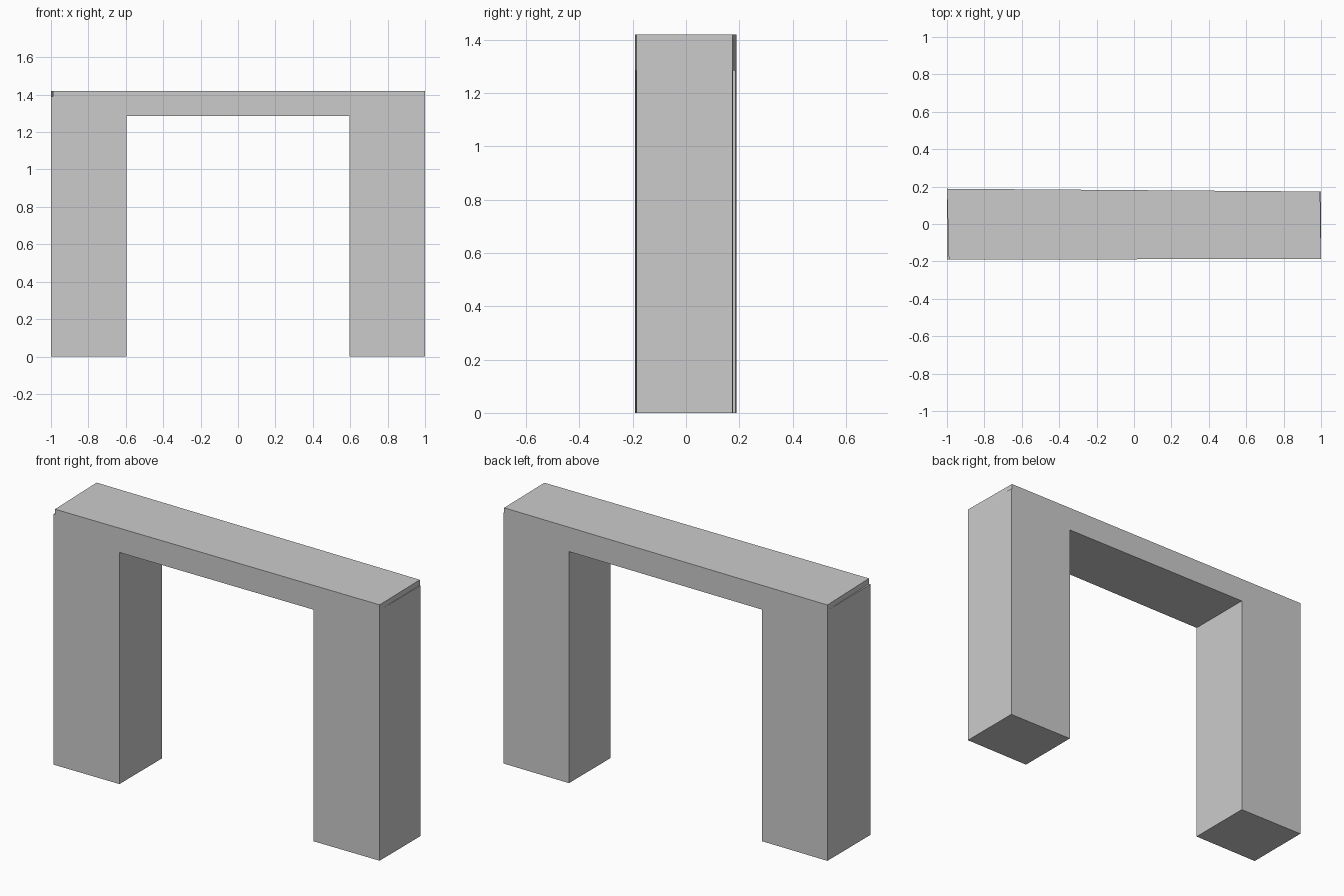
import bpy
import bmesh

default = bpy.data.objects.get("Cube")
if default:
    bpy.data.objects.remove(default, do_unlink=True)

stone = bpy.data.materials.new("light_grey_stone")
stone.use_nodes = True
colour = (0.6, 0.6, 0.6, 1)
stone.diffuse_color = colour
stone.node_tree.nodes["Principled BSDF"].inputs["Base Color"].default_value = colour

OPENING_TOP, LEDGE, TOP = 1.285, 1.39, 1.42


def front_y(x):
    return -0.1885 + 0.002 * x


def back_y(x):
    return 0.181 - 0.0075 * x


def extrude_profile(name, front, back):
    """Join matching front and back outlines of (x, z) points into a solid."""
    bm = bmesh.new()
    f = [bm.verts.new((x, front_y(x), z)) for x, z in front]
    b = [bm.verts.new((x, back_y(x), z)) for x, z in back]
    bm.faces.new(f)
    bm.faces.new(b[::-1])
    n = len(f)
    for i in range(n):
        j = (i + 1) % n
        bm.faces.new((f[j], f[i], b[i], b[j]))
    bmesh.ops.recalc_face_normals(bm, faces=bm.faces)
    mesh = bpy.data.meshes.new(name)
    bm.to_mesh(mesh)
    bm.free()
    mesh.materials.append(stone)
    obj = bpy.data.objects.new(name, mesh)
    bpy.context.collection.objects.link(obj)
    return obj


def box_outline(x0, x1, z0, z1):
    return [(x0, z0), (x1, z0), (x1, z1), (x0, z1)]


# Two pillars joined by a lintel, with a slightly tapered depth
arch = [(-1, 0), (-0.595, 0), (-0.595, OPENING_TOP), (0.595, OPENING_TOP),
        (0.595, 0), (1, 0), (1, LEDGE), (-1, LEDGE)]
extrude_profile("arch_body", arch, arch)

# Thin top slab with skewed ends that leave narrow ledges on the pillars
extrude_profile("top_slab",
                box_outline(-0.99, 1, LEDGE, TOP),
                box_outline(-1, 0.995, LEDGE, TOP))
